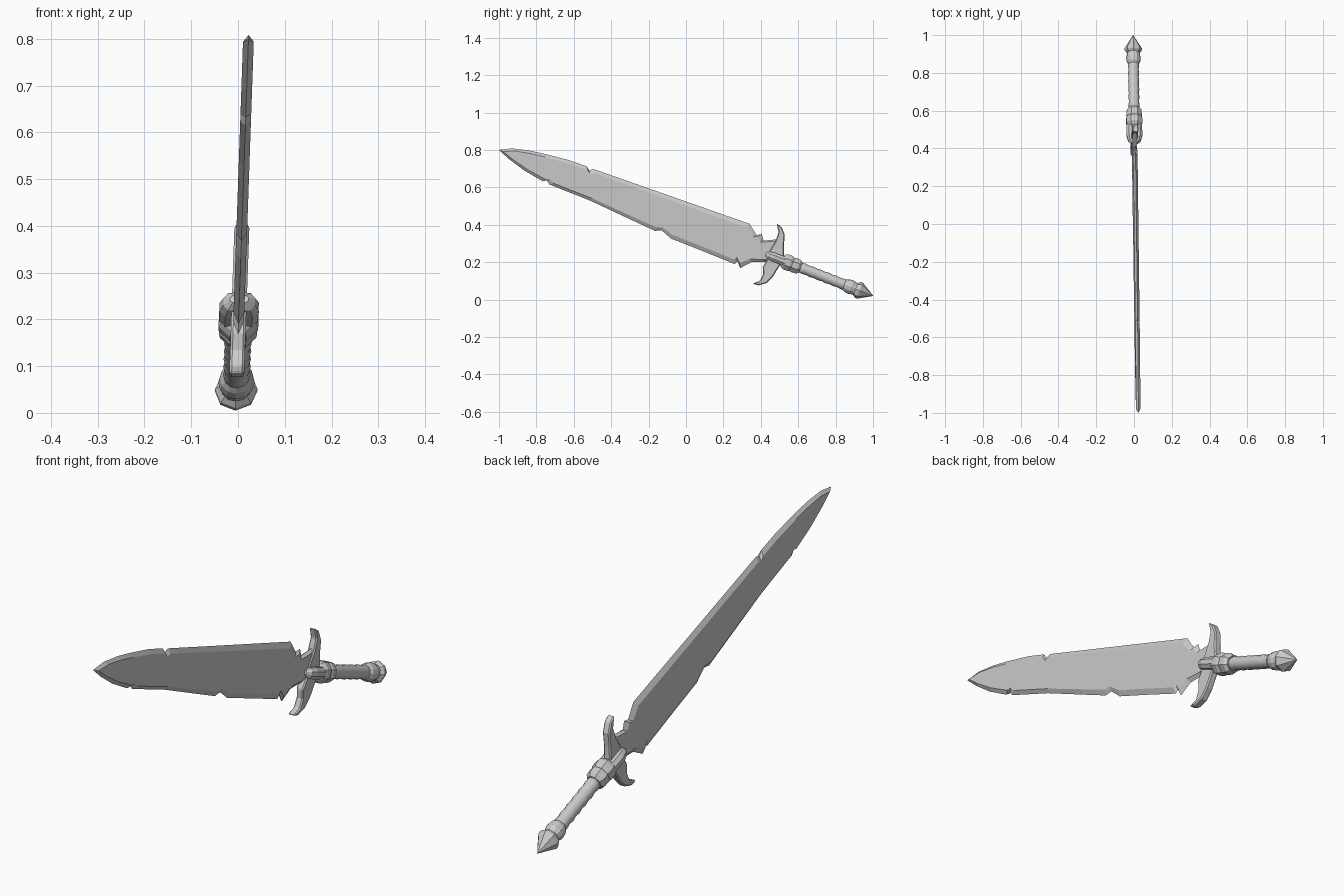
import bpy, bmesh, math
from mathutils import Vector

if "Cube" in bpy.data.objects:
    bpy.data.objects.remove(bpy.data.objects["Cube"])

AXIS = Vector((0, -0.932, 0.363))      # pommel tip towards blade tip
SIDE = Vector((0, 0.363, 0.932))       # across the blade
BASE = Vector((0, 1.0, 0.02))


def place(t, v, x):
    return BASE + AXIS * t + SIDE * v + Vector((x, 0, 0))


def local(y, z):
    p = Vector((0, y, z)) - BASE
    return p.dot(AXIS), p.dot(SIDE)


def finish(bm, name, smooth=False, bevel=0):
    for v in bm.verts:                 # slight sideways lean of the whole sword
        v.co.x += 0.035 * (v.co.z - 0.16)
    bmesh.ops.recalc_face_normals(bm, faces=bm.faces)
    me = bpy.data.meshes.new(name)
    bm.to_mesh(me)
    bm.free()
    ob = bpy.data.objects.new(name, me)
    bpy.context.collection.objects.link(ob)
    for p in me.polygons:
        p.use_smooth = smooth
    if bevel:
        m = ob.modifiers.new("edge", 'BEVEL')
        m.width, m.segments, m.limit_method = bevel, 1, 'ANGLE'
    return ob


def loft(name, rings, smooth=False, bevel=0):
    bm = bmesh.new()
    rows = [[bm.verts.new(c) for c in r] for r in rings]
    n = len(rows[0])
    for a, b in zip(rows, rows[1:]):
        for i in range(n):
            j = (i + 1) % n
            bm.faces.new((a[i], a[j], b[j], b[i]))
    bm.faces.new(rows[0])
    bm.faces.new(rows[-1])
    return finish(bm, name, smooth, bevel)


def lathe(name, profile, sides=8, turn=0.0, smooth=False):
    rings = []
    for t, r in profile:
        angs = [2 * math.pi * i / sides + turn for i in range(sides)]
        rings.append([place(t, r * math.cos(a), r * math.sin(a)) for a in angs])
    return loft(name, rings, smooth)


# Blade: nicked outline with flat faces and ground edges
outline = [(-1, .80), (-.93, .808), (-.84, .797), (-.76, .78), (-.625, .745),
           (-.53, .712), (-.517, .69), (-.495, .698), (.34, .405), (.378, .345),
           (.405, .35), (.415, .315), (.49, .322), (.52, .21), (.42, .20),
           (.35, .20), (.29, .168), (.275, .205), (.26, .19), (.07, .267),
           (-.08, .326), (-.13, .37), (-.165, .367), (-.305, .432),
           (-.515, .53), (-.73, .615), (-.745, .637), (-.765, .632),
           (-.865, .69), (-.945, .75)]
pts = [local(*p) for p in outline]
inner = [(1.2 + (t - 1.2) * 0.975, v * 0.8) for t, v in pts]
H = 0.0115
loft("blade", [[place(t, v, -H) for t, v in inner],
               [place(t, v, 0) for t, v in pts],
               [place(t, v, H) for t, v in inner]])

# Crossguard: two curved horns joined through the middle
guard = [(.485, .407), (.512, .388), (.528, .345), (.523, .285), (.525, .22),
         (.50, .18), (.465, .123), (.43, .088), (.385, .075), (.355, .086),
         (.395, .10), (.412, .135), (.41, .175), (.435, .215), (.45, .265),
         (.48, .315), (.495, .36)]
loft("crossguard", [[(x, y, z) for y, z in guard] for x in (-.016, .016)], bevel=.005)

# Raised tongues on both faces of the guard
for s, label in ((1, "right"), (-1, "left")):
    rings = []
    for t, w, x in ((.48, .024, .04), (.57, .024, .042), (.60, .02, .034), (.615, .008, .02)):
        rings.append([place(t, -w, 0), place(t, -w, s * x * .7), place(t, -w * .4, s * x),
                      place(t, w * .4, s * x), place(t, w, s * x * .7), place(t, w, 0)])
    loft(label + "_tongue", rings)

# Collar between guard and grip
lathe("collar", [(.415, .032), (.428, .042), (.455, .044), (.463, .040),
                 (.475, .046), (.50, .046), (.515, .038), (.53, .02)], turn=math.pi / 8)

# Grip with shallow wrapped ribs
ribs = [(.15 + i * .0225, .0295 if i % 2 else .0265) for i in range(13)]
lathe("grip", ribs, sides=12, smooth=True)

# Pommel with ring and pointed cap
lathe("pommel_ring", [(.165, .028), (.15, .036), (.125, .039), (.11, .034), (.09, .034)], sides=12)
lathe("pommel_cap", [(.102, .034), (.088, .045), (.076, .046), (.0, .001)])
